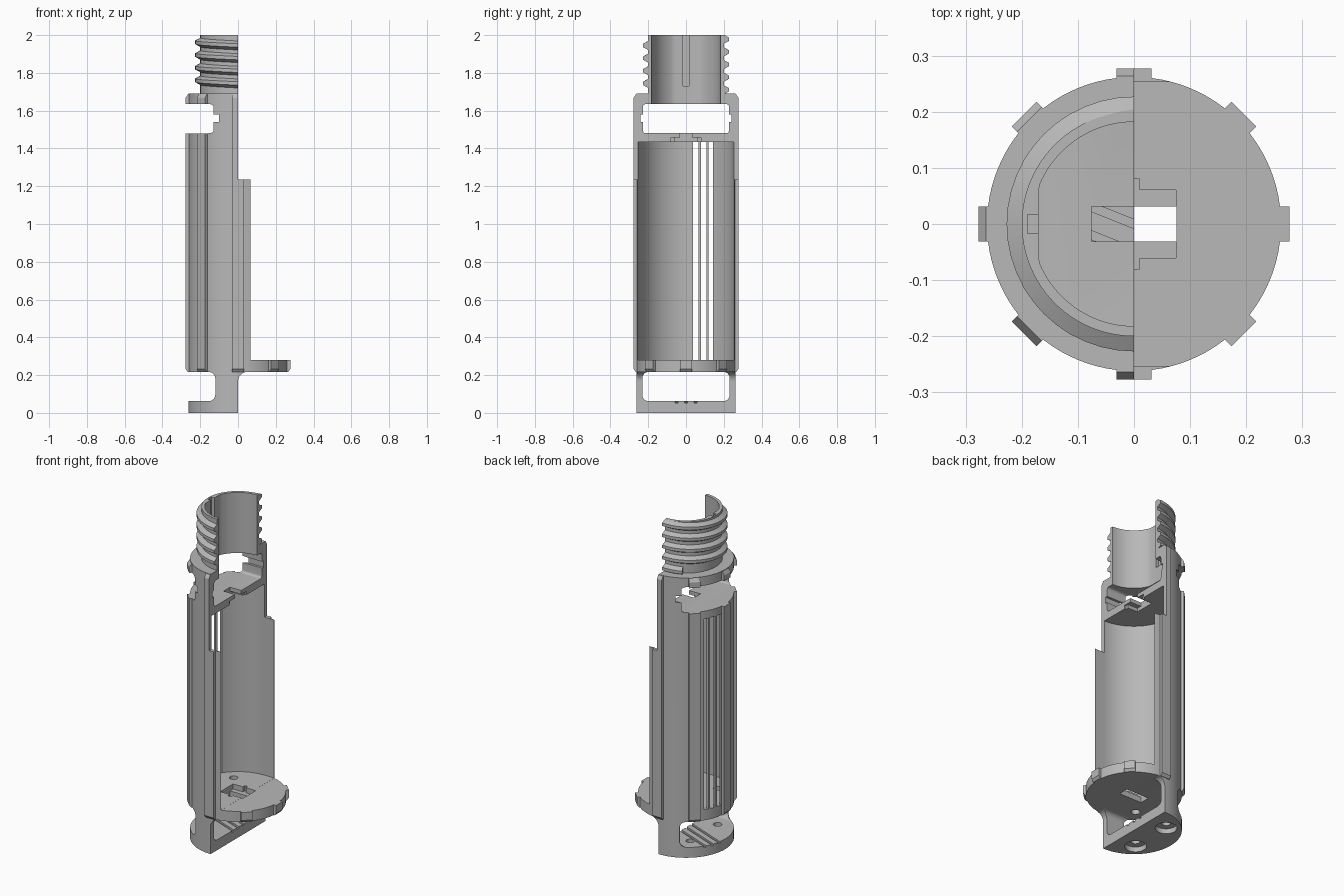
import bpy, bmesh
from math import sin, cos, pi, radians

cube = bpy.data.objects.get("Cube")
if cube:
    bpy.data.objects.remove(cube, do_unlink=True)

grey = bpy.data.materials.new("plain grey")
grey.use_nodes = True
grey.diffuse_color = (0.48, 0.48, 0.48, 1)
grey.node_tree.nodes["Principled BSDF"].inputs["Base Color"].default_value = (0.48, 0.48, 0.48, 1)


def finish(name, bm):
    bmesh.ops.recalc_face_normals(bm, faces=bm.faces)
    mesh = bpy.data.meshes.new(name)
    bm.to_mesh(mesh)
    bm.free()
    mesh.materials.append(grey)
    obj = bpy.data.objects.new(name, mesh)
    bpy.context.collection.objects.link(obj)
    return obj


def prism(name, points, axis, lo, hi):
    """Extrude a flat outline along one axis."""
    place = {"x": lambda a, b, t: (t, a, b),
             "y": lambda a, b, t: (a, t, b),
             "z": lambda a, b, t: (a, b, t)}[axis]
    bm = bmesh.new()
    low = [bm.verts.new(place(a, b, lo)) for a, b in points]
    high = [bm.verts.new(place(a, b, hi)) for a, b in points]
    bm.faces.new(low)
    bm.faces.new(high)
    n = len(points)
    for i in range(n):
        j = (i + 1) % n
        bm.faces.new((low[i], low[j], high[j], high[i]))
    return finish(name, bm)


def arc(cx, cy, r, start, end, steps):
    angles = [radians(start + (end - start) * i / steps) for i in range(steps + 1)]
    return [(cx + r * cos(a), cy + r * sin(a)) for a in angles]


def circle(r, steps=96, cx=0, cy=0):
    return arc(cx, cy, r, 0, 360, steps)[:-1]


def rect(a0, a1, b0, b1):
    return [(a0, b0), (a1, b0), (a1, b1), (a0, b1)]


def rounded(a0, a1, b0, b1, r):
    return (arc(a0 + r, b0 + r, r, 180, 270, 6) + arc(a1 - r, b0 + r, r, 270, 360, 6)
            + arc(a1 - r, b1 - r, r, 0, 90, 6) + arc(a0 + r, b1 - r, r, 90, 180, 6))


def combine(target, tool, operation):
    mod = target.modifiers.new("combine", "BOOLEAN")
    mod.operation = operation
    mod.solver = "EXACT"
    mod.object = tool
    bpy.context.view_layer.objects.active = target
    bpy.ops.object.modifier_apply(modifier=mod.name)
    bpy.data.objects.remove(tool, do_unlink=True)


def helix(name, pitch, z_at_front, turns):
    """Screw ridge with a trapezoid section."""
    section = [(0.19, -0.026), (0.2, -0.024), (0.227, -0.009),
               (0.227, 0.009), (0.2, 0.024), (0.19, 0.026)]
    bm = bmesh.new()
    rings = []
    steps = 48
    for i in range(int(turns * steps) + 1):
        a = 2 * pi * i / steps
        z = z_at_front - pitch * i / steps
        rings.append([bm.verts.new((r * cos(a - pi / 2), r * sin(a - pi / 2), z + dz))
                      for r, dz in section])
    n = len(section)
    for p, q in zip(rings, rings[1:]):
        for k in range(n):
            m = (k + 1) % n
            bm.faces.new((p[k], p[m], q[m], q[k]))
    bm.faces.new(rings[0])
    bm.faces.new(rings[-1])
    return finish(name, bm)


# Outer body, neck and screw ridge
R = 0.262
body = prism("split_housing", circle(R), "z", -0.05, 1.69)
combine(body, prism("neck", circle(0.2), "z", 1.6, 2.05), "UNION")
PITCH = 0.067
combine(body, helix("neck_thread", PITCH, 1.945 + PITCH, 4.6), "UNION")

# Eight outer ribs with chamfered ends
rib_profile = [(0.24, 0.216), (0.265, 0.216), (0.277, 0.232),
               (0.277, 1.668), (0.264, 1.688), (0.24, 1.688)]
for i in range(8):
    rib = prism("rib", rib_profile, "y", -0.031, 0.031)
    rib.rotation_euler.z = i * pi / 4
    bpy.context.view_layer.update()
    combine(body, rib, "UNION")

# Side outline: half body, wider lower wall and full floor disc
outline = ([(-0.4, 0), (0, 0)] + arc(0.05, 0.167, 0.05, 180, 90, 8)
           + [(0.4, 0.217), (0.4, 0.28), (0.065, 0.28), (0.065, 1.235),
              (0, 1.235), (0, 2), (-0.4, 2)])
combine(body, prism("outline", outline, "y", -0.5, 0.5), "INTERSECT")

# Main chamber, then the neck bore with its flat side and key groove
chamber = arc(0, 0, 0.253, 90, 270, 48) + [(0.4, -0.253), (0.4, 0.253)]
flat = [(max(x, -0.17), y) for x, y in circle(0.182)]
bore = [p for i, p in enumerate(flat) if not (p[0] == -0.17 and flat[i - 1][0] == -0.17
                                             and flat[(i + 1) % len(flat)][0] == -0.17)]
cuts = [prism("chamber", chamber, "z", 0.2805, 1.435),
        prism("bore", bore, "z", 1.6, 2.1),
        prism("key_groove", rect(-0.19, -0.1, -0.017, 0.017), "z", 1.73, 2.1)]

# Lower and upper openings, cut from the open side and across the back
cuts += [prism("lower_gap", rounded(-0.4, 0.4, 0.0625, 0.2165, 0.03)
               and rounded(-0.23, 0.23, 0.0625, 0.2165, 0.03), "x", -0.4, 0.4),
         prism("lower_window", rounded(-0.5, -0.12, 0.062, 0.217, 0.035), "y", -0.5, 0.5),
         prism("upper_gap", rounded(-0.228, 0.228, 1.4805, 1.6345, 0.015), "x", -0.4, 0.4),
         prism("upper_window", rounded(-0.5, -0.13, 1.48, 1.635, 0.03), "y", -0.5, 0.5),
         prism("gap_notch", rect(-0.242, 0.242, 1.5405, 1.5795), "x", -0.4, 0.4),
         prism("window_notch", rect(-0.5, -0.112, 1.54, 1.58), "y", -0.5, 0.5)]

# Rectangular passages with stepped recesses in the floor disc and partition
recess = [(-0.075, -0.061), (-0.01, -0.061), (-0.01, -0.08), (0.01, -0.08),
          (0.01, -0.061), (0.075, -0.061), (0.075, 0.061), (0.01, 0.061),
          (0.01, 0.08), (-0.01, 0.08), (-0.01, 0.061), (-0.075, 0.061)]
passage = rect(-0.0755, 0.0755, -0.031, 0.031)
cuts += [prism("floor_recess", recess, "z", 0.25, 0.33),
         prism("floor_passage", passage, "z", 0.19, 0.32),
         prism("partition_recess", recess, "z", 1.4, 1.457),
         prism("partition_passage", passage, "z", 1.41, 1.5)]

# Three tall slots in the back wall
for y0, y1 in ((0.037, 0.067), (0.079, 0.109), (0.12, 0.143)):
    cuts.append(prism("wall_slot", rect(-0.4, -0.18, y0, y1), "z", 0.281, 1.434))

# Screw holes with counterbores in the base, and access holes in the floor
for side in (-1, 1):
    cuts += [prism("screw_hole", circle(0.024, 24, -0.12, side * 0.13), "z", -0.1, 0.4),
             prism("counterbore", circle(0.06, 32, -0.12, side * 0.13), "z", -0.1, 0.03)]

# Slanted shallow grooves on top of the base
for y in (-0.05, 0, 0.05):
    slope = 0.4
    groove = [(-0.4, y + 0.4 * slope - 0.008), (0.1, y - 0.1 * slope - 0.008),
              (0.1, y - 0.1 * slope + 0.008), (-0.4, y + 0.4 * slope + 0.008)]
    cuts.append(prism("base_groove", groove, "z", 0.052, 0.1))

for cutter in cuts:
    combine(body, cutter, "DIFFERENCE")

# Keep one material slot and smooth the round walls
body.data.materials.clear()
body.data.materials.append(grey)
for face in body.data.polygons:
    face.material_index = 0
bpy.ops.object.select_all(action="DESELECT")
body.select_set(True)
bpy.context.view_layer.objects.active = body
bpy.ops.object.shade_smooth_by_angle(angle=radians(25))
